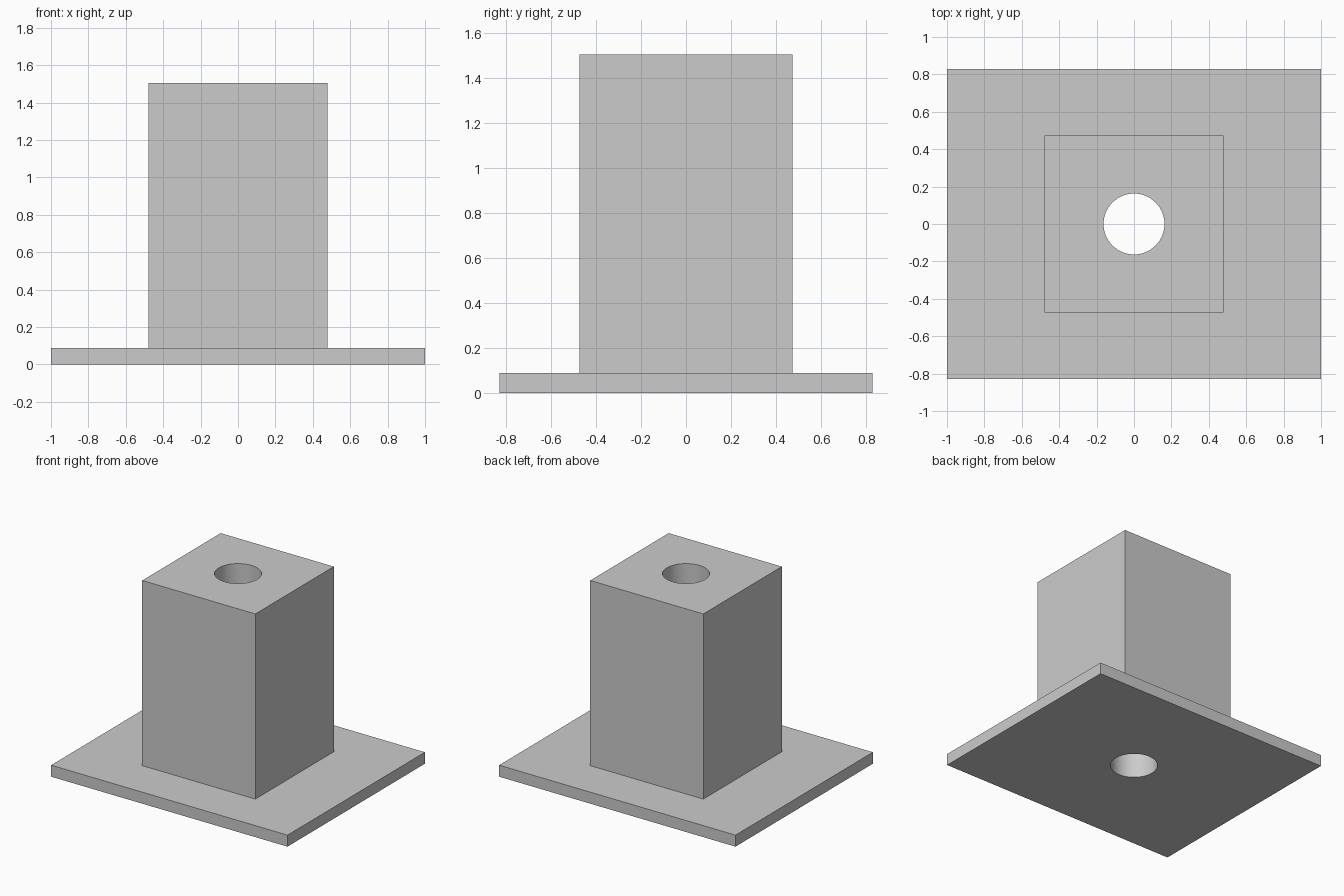
import bpy
import math

# Remove the default cube
default = bpy.data.objects.get("Cube")
if default:
    bpy.data.objects.remove(default, do_unlink=True)

# Sizes
PLATE_X, PLATE_Y, PLATE_Z = 2.0, 1.66, 0.088
TOWER_X, TOWER_Y, TOP = 0.957, 0.948, 1.504
BORE_RADIUS = 0.163

# Single plain grey
grey = bpy.data.materials.new("plain_grey")
grey.use_nodes = True
colour = (0.6, 0.6, 0.6, 1)
grey.diffuse_color = colour
grey.node_tree.nodes["Principled BSDF"].inputs["Base Color"].default_value = colour


def box(name, sx, sy, z0, z1):
    bpy.ops.mesh.primitive_cube_add(size=1, location=(0, 0, (z0 + z1) / 2))
    obj = bpy.context.object
    obj.name = name
    obj.scale = (sx, sy, z1 - z0)
    bpy.ops.object.transform_apply(location=True, rotation=False, scale=True)
    obj.data.materials.append(grey)
    return obj


def combine(target, other, operation):
    """Apply a boolean and discard the second object."""
    bpy.ops.object.select_all(action="DESELECT")
    bpy.context.view_layer.objects.active = target
    target.select_set(True)
    mod = target.modifiers.new(operation.lower(), "BOOLEAN")
    mod.operation = operation
    mod.solver = "EXACT"
    mod.object = other
    bpy.ops.object.modifier_apply(modifier=mod.name)
    bpy.data.objects.remove(other, do_unlink=True)


# Base plate with the square tower fused on, sunk slightly for a clean join
body = box("flanged_block", PLATE_X, PLATE_Y, 0, PLATE_Z)
tower = box("tower", TOWER_X, TOWER_Y, PLATE_Z / 2, TOP)
combine(body, tower, "UNION")

# Round bore through the full height
bpy.ops.mesh.primitive_cylinder_add(vertices=64, radius=BORE_RADIUS,
                                    depth=TOP * 2, location=(0, 0, TOP / 2))
bore = bpy.context.object
bore.name = "bore_cutter"
bore.hide_render = True
bore.data.materials.append(grey)
combine(body, bore, "DIFFERENCE")

# Smooth bore wall, crisp block edges
bpy.ops.object.shade_smooth_by_angle(angle=math.radians(30))
